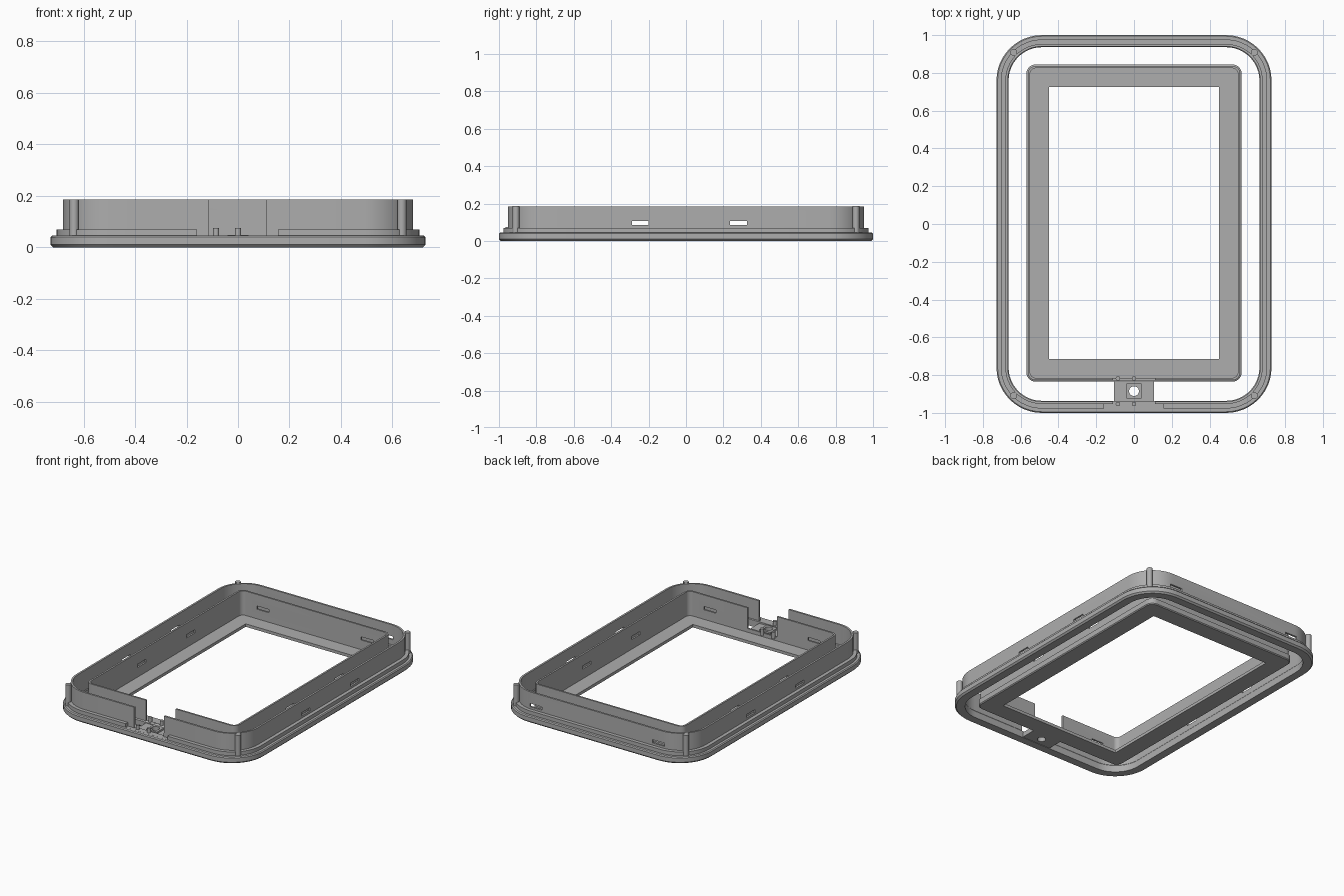
import bpy, bmesh, math
from mathutils import Matrix, Vector

if "Cube" in bpy.data.objects:
    bpy.data.objects.remove(bpy.data.objects["Cube"])

grey = bpy.data.materials.new("plain_grey")
grey.diffuse_color = (0.42, 0.42, 0.42, 1)
grey.use_nodes = True
grey.node_tree.nodes["Principled BSDF"].inputs["Base Color"].default_value = grey.diffuse_color


def finish(bm, name):
    bmesh.ops.recalc_face_normals(bm, faces=bm.faces)
    me = bpy.data.meshes.new(name)
    bm.to_mesh(me)
    bm.free()
    ob = bpy.data.objects.new(name, me)
    bpy.context.collection.objects.link(ob)
    me.materials.append(grey)
    return ob


def sweep(name, yc, profile, seg=12):
    """Closed profile of (half_x, half_y, corner_radius, z) around a rounded rectangle."""
    bm = bmesh.new()
    loops = []
    for hx, hy, r, z in profile:
        loop = []
        for k, (sx, sy) in enumerate([(1, 1), (-1, 1), (-1, -1), (1, -1)]):
            for i in range(seg + 1):
                a = (k + i / seg) * math.pi / 2
                loop.append(bm.verts.new((sx * (hx - r) + r * math.cos(a),
                                          yc + sy * (hy - r) + r * math.sin(a), z)))
        loops.append(loop)
    n = len(loops[0])
    for p, q in zip(loops, loops[1:] + loops[:1]):
        for i in range(n):
            j = (i + 1) % n
            bm.faces.new((p[i], p[j], q[j], q[i]))
    return finish(bm, name)


def box(name, lo, hi):
    bm = bmesh.new()
    lo, hi = Vector(lo), Vector(hi)
    bmesh.ops.create_cube(bm, size=1, matrix=Matrix.Translation((lo + hi) / 2)
                          @ Matrix.Diagonal((*(hi - lo), 1)))
    return finish(bm, name)


def cylinder(name, x, y, z0, z1, r, seg=20):
    bm = bmesh.new()
    bmesh.ops.create_cone(bm, cap_ends=True, segments=seg, radius1=r, radius2=r, depth=z1 - z0,
                          matrix=Matrix.Translation((x, y, (z0 + z1) / 2)))
    return finish(bm, name)


def activate(ob):
    bpy.ops.object.select_all(action='DESELECT')
    ob.select_set(True)
    bpy.context.view_layer.objects.active = ob


def cut(ob, cutter):
    cutter.hide_render = True
    mod = ob.modifiers.new("cut", 'BOOLEAN')
    mod.operation = 'DIFFERENCE'
    mod.solver = 'EXACT'
    mod.object = cutter
    activate(ob)
    bpy.ops.object.modifier_apply(modifier=mod.name)
    bpy.data.objects.remove(cutter)


def slot(ob, x, y, along_x):
    dx, dy = (0.045, 0.03) if along_x else (0.03, 0.045)
    cut(ob, box("slot_cutter", (x - dx, y - dy, 0.085), (x + dx, y + dy, 0.107)))


# outer ring: chamfered base, stepped ledge and thin wall
def outer(r, z):
    return (0.488 + r, 0.76 + r, r, z)


outer_frame = sweep("outer_frame", 0, [
    outer(0.23, 0), outer(0.24, 0.01), outer(0.24, 0.039), outer(0.234, 0.045),
    outer(0.217, 0.045), outer(0.217, 0.07), outer(0.193, 0.07), outer(0.193, 0.185),
    outer(0.180, 0.185), outer(0.180, 0.05), outer(0.176, 0.045), outer(0.176, 0)])

# inner frame: flat border around the opening with a thin wall
inner_frame = sweep("inner_frame", 0.005, [
    (0.45, 0.72, 0.002, 0), (0.565, 0.835, 0.045, 0), (0.57, 0.84, 0.05, 0.006),
    (0.57, 0.84, 0.05, 0.04), (0.562, 0.832, 0.042, 0.045), (0.562, 0.832, 0.042, 0.185),
    (0.55, 0.82, 0.03, 0.185), (0.55, 0.82, 0.03, 0.02), (0.45, 0.72, 0.002, 0.02)], 8)

# front notch through both walls, wider gap in the ledge
cut(outer_frame, box("notch_cutter", (-0.112, -0.99, 0.0455), (0.11, -0.9, 0.3)))
cut(outer_frame, box("ledge_cutter", (-0.16, -1.1, 0.0455), (0.155, -0.9532, 0.3)))
cut(inner_frame, box("notch_cutter", (-0.112, -0.9, 0.0455), (0.11, -0.75, 0.3)))

# snap slots in the walls
for s in (-1, 1):
    for y in (-0.245, 0.28):
        slot(outer_frame, s * 0.675, y, False)
        slot(inner_frame, s * 0.556, y, False)
    slot(outer_frame, s * 0.46, 0.946, True)
    slot(inner_frame, s * 0.39, 0.831, True)
    slot(inner_frame, s * 0.39, -0.821, True)

# corner posts
posts = [cylinder("corner_post", sx * 0.637, sy * 0.909, 0.04, 0.186, 0.018)
         for sx in (-1, 1) for sy in (-1, 1)]

# bridge joining the frames, with a round hole in a raised square
bridge = box("bridge", (-0.107, -0.942, 0.003), (0.107, -0.824, 0.035))
boss = box("bridge_boss", (-0.04, -0.925, 0.03), (0.04, -0.845, 0.047))
for part in (bridge, boss):
    cut(part, cylinder("hole_cutter", 0, -0.885, -0.1, 0.2, 0.026, 24))

# small pegs beside the bridge
pegs = [cylinder("bridge_peg", x, y, 0.03, 0.075, 0.012, 16)
        for x in (-0.085, 0) for y in (-0.818, -0.953)]

for ob in [outer_frame, inner_frame, bridge, boss] + posts + pegs:
    activate(ob)
    bpy.ops.object.shade_smooth_by_angle(angle=math.radians(30))
